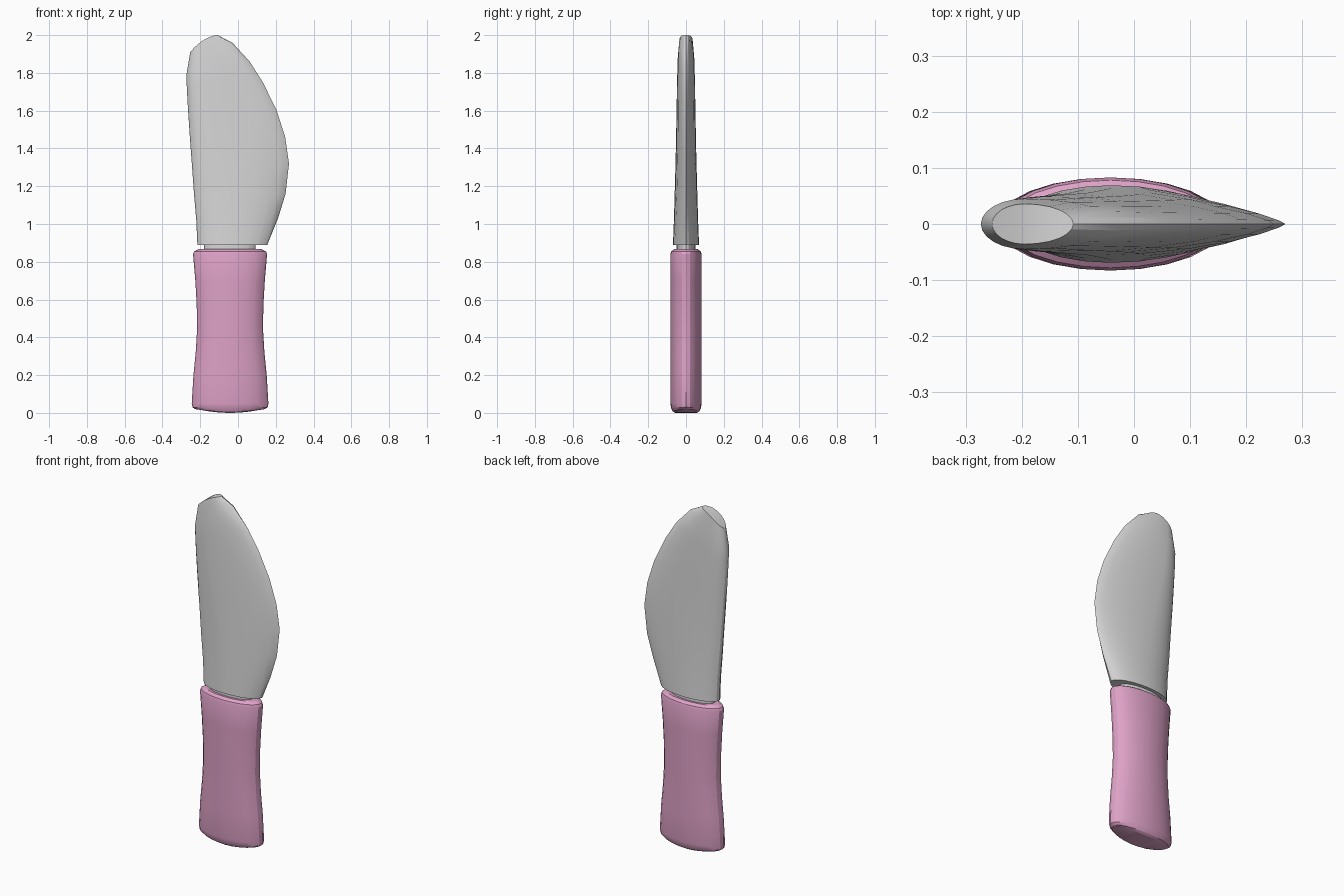
import bpy, bmesh, math

if "Cube" in bpy.data.objects:
    bpy.data.objects.remove(bpy.data.objects["Cube"])

N = 12  # steps along each side of a cross-section


def material(name, rgb):
    m = bpy.data.materials.new(name)
    m.diffuse_color = (*rgb, 1)
    m.use_nodes = True
    m.node_tree.nodes["Principled BSDF"].inputs["Base Color"].default_value = m.diffuse_color
    return m


silver = material("silver", (0.68, 0.68, 0.68))
pink = material("pink", (0.73, 0.36, 0.57))


def section(left, right, h, peak=0.5, power=1.0, bow=0.0):
    """Half outline (y >= 0) from left (x, z) to right (x, z)."""
    (xl, zl), (xr, zr) = left, right
    pts = []
    for i in range(N + 1):
        a = -math.pi / 2 + math.pi * i / N
        s, c = math.sin(a), max(math.cos(a), 0.0)
        u = peak + s * (peak if s < 0 else 1 - peak)
        y = h * c ** (1.0 if s < 0 else power)
        pts.append((xl + (xr - xl) * u, y, zl + (zr - zl) * u + bow * 4 * u * (1 - u)))
    return pts


def loft(name, sections, mat):
    """Skin mirrored half sections into a closed solid."""
    bm = bmesh.new()
    rings = []
    for pts in sections:
        up = [bm.verts.new(p) for p in pts]
        down = [bm.verts.new((x, -y, z)) for x, y, z in pts[1:-1]]
        rings.append(up + down[::-1])
    n = 2 * N
    for a, b in zip(rings, rings[1:]):
        for i in range(n):
            j = (i + 1) % n
            bm.faces.new((a[i], a[j], b[j], b[i]))
    # caps bridged straight across the thickness
    for r in (rings[0], rings[-1]):
        for i in range(N):
            quad = [r[i], r[i + 1], r[(n - i - 1) % n], r[(n - i) % n]]
            bm.faces.new(list(dict.fromkeys(quad)))
    bmesh.ops.recalc_face_normals(bm, faces=bm.faces)
    me = bpy.data.meshes.new(name)
    bm.to_mesh(me)
    bm.free()
    ob = bpy.data.objects.new(name, me)
    bpy.context.collection.objects.link(ob)
    me.materials.append(mat)
    bpy.ops.object.select_all(action='DESELECT')
    ob.select_set(True)
    bpy.context.view_layer.objects.active = ob
    bpy.ops.object.shade_smooth_by_angle(angle=math.radians(25))
    return ob


# Handle: waisted oval grip with rounded rims; (z, half width, half depth, bow)
handle = [(0.018, 0.165, 0.058, -0.018), (0.02, 0.185, 0.070, -0.012),
          (0.03, 0.199, 0.079, -0.005), (0.05, 0.203, 0.083, 0), (0.2, 0.194, 0.083, 0),
          (0.32, 0.182, 0.083, 0), (0.45, 0.174, 0.083, 0), (0.58, 0.177, 0.083, 0),
          (0.7, 0.184, 0.083, 0), (0.84, 0.196, 0.083, 0), (0.855, 0.190, 0.078, 0),
          (0.867, 0.165, 0.062, 0)]
loft("handle", [section((-0.042 - w, z), (-0.042 + w, z), d, bow=b)
                for z, w, d, b in handle], pink)

# Neck between handle and blade
loft("neck", [section((-0.18, z), (0.092, z), 0.05) for z in (0.85, 0.90)], silver)

# Blade: thick spine on the left, thin belly on the right, slanted tip
blade = [((-0.215, 0.89), (0.155, 0.89), 0.069, 0.47, 1.0, 0),
         ((-0.221, 1.02), (0.212, 1.03), 0.064, 0.42, 1.3, 0),
         ((-0.233, 1.16), (0.252, 1.16), 0.060, 0.36, 1.5, 0),
         ((-0.243, 1.30), (0.270, 1.32), 0.056, 0.32, 1.6, 0),
         ((-0.252, 1.42), (0.250, 1.46), 0.053, 0.28, 1.5, 0),
         ((-0.259, 1.52), (0.205, 1.60), 0.051, 0.26, 1.4, 0),
         ((-0.266, 1.63), (0.132, 1.75), 0.049, 0.26, 1.3, 0),
         ((-0.271, 1.72), (0.062, 1.86), 0.047, 0.28, 1.2, 0),
         ((-0.273, 1.79), (-0.030, 1.96), 0.045, 0.32, 1.0, 0.01),
         ((-0.253, 1.91), (-0.108, 2.0), 0.036, 0.40, 1.0, 0.02)]
loft("blade", [section(*s) for s in blade], silver)
